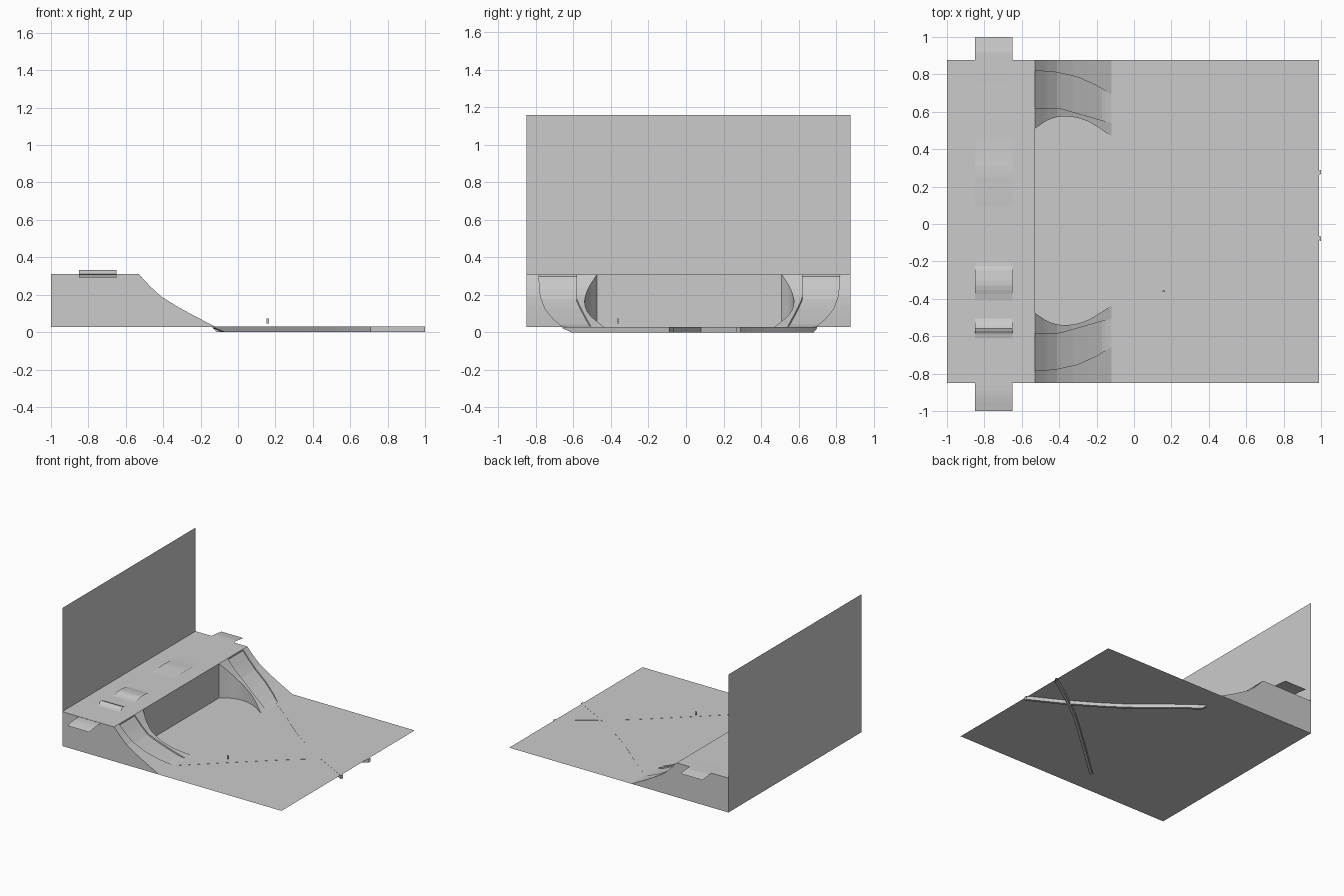
import bpy, bmesh
from mathutils import Vector

if "Cube" in bpy.data.objects:
    bpy.data.objects.remove(bpy.data.objects["Cube"])

FLOOR, DECK = 0.028, 0.31
Y0, Y1 = -0.85, 0.878
XR, XE = -0.53, -0.12          # ramp top and ramp foot


def make(name, verts, faces):
    me = bpy.data.meshes.new(name)
    me.from_pydata(verts, [], faces)
    bm = bmesh.new()
    bm.from_mesh(me)
    bmesh.ops.recalc_face_normals(bm, faces=bm.faces)
    bm.to_mesh(me)
    bm.free()
    ob = bpy.data.objects.new(name, me)
    bpy.context.collection.objects.link(ob)
    return ob


def loft(name, rows):
    n = len(rows[0])
    faces = [(i * n + j, i * n + j + 1, (i + 1) * n + j + 1, (i + 1) * n + j)
             for i in range(len(rows) - 1) for j in range(n - 1)]
    return make(name, [v for r in rows for v in r], faces)


def box(name, lo, hi):
    v = [(x, y, z) for x in (lo[0], hi[0]) for y in (lo[1], hi[1]) for z in (lo[2], hi[2])]
    f = [(0, 1, 3, 2), (4, 6, 7, 5), (0, 4, 5, 1), (2, 3, 7, 6), (0, 2, 6, 4), (1, 5, 7, 3)]
    return make(name, v, f)


def lerp(table, x):
    for (a, fa), (b, fb) in zip(table, table[1:]):
        if x <= b:
            return fa + (fb - fa) * (x - a) / (b - a)
    return table[-1][1]


def smooth_path(pts, sub=6):
    # Catmull-Rom samples through the control points
    p = [Vector(q) for q in pts]
    p = [2 * p[0] - p[1]] + p + [2 * p[-1] - p[-2]]
    out = []
    for i in range(1, len(p) - 2):
        for k in range(sub):
            t = k / sub
            a, b, c, d = p[i - 1:i + 3]
            out.append(0.5 * (2 * b + (c - a) * t + (2 * a - 5 * b + 4 * c - d) * t * t
                              + (3 * b - a - 3 * c + d) * t ** 3))
    return out + [p[-2]]


# floor sheet and tall back board
loft("floor", [[(-1, Y0, FLOOR), (-1, Y1, FLOOR)], [(0.99, Y0, FLOOR), (0.99, Y1, FLOOR)]])
loft("back_board", [[(-1, Y0, FLOOR), (-1, Y1, FLOOR)], [(-1, Y0, 1.16), (-1, Y1, 1.16)]])

# raised deck
box("deck", (-1, Y0, FLOOR), (XR, Y1, DECK))

# two curved ramps with a shallow banked lane sunk into each
height = [(-0.53, 0.31), (-0.47, 0.245), (-0.41, 0.19), (-0.33, 0.14), (-0.24, 0.09), (-0.12, FLOOR)]
edge = [tuple(p) for p in smooth_path([(-0.53, 0.51), (-0.45, 0.56), (-0.36, 0.575), (-0.25, 0.55), (-0.12, 0.47)])]
lane_out = [(-0.53, 0.82), (-0.42, 0.812), (-0.3, 0.785), (-0.2, 0.74), (-0.12, 0.69)]
lane_in = [(-0.53, 0.62), (-0.4, 0.62), (-0.12, 0.54)]


def ramp(name, side, outer, shift):
    rows = []
    for i in range(25):
        x = XR + (XE - XR) * i / 24
        z = lerp(height, x)
        sink = min(0.012, (z - FLOOR) * 0.5)
        o, a, e = (side * (lerp(t, x) - shift) for t in (lane_out, lane_in, edge))
        rows.append([(x, outer, FLOOR), (x, outer, z), (x, o, z), (x, o, z - sink),
                     (x, a, z - sink), (x, a, z), (x, e, z), (x, e, FLOOR)])
    loft(name, rows)


ramp("rear_ramp", 1, Y1, 0)
ramp("front_ramp", -1, Y0, 0.035)


# narrow crossing channels let into the floor
def channel(name, pts, w=0.011):
    path = smooth_path(pts)
    rows = []
    for i, p in enumerate(path):
        d = (path[min(i + 1, len(path) - 1)] - path[max(i - 1, 0)]).normalized()
        s = Vector((-d.y, d.x)) * w
        if i == len(path) - 1:
            s = Vector((0, w))
        base = FLOOR - 0.006 if i == 0 else 0.0
        a, b = p + s, p - s
        rows.append([(a.x, a.y, FLOOR + 0.001), (a.x, a.y, base), (b.x, b.y, base),
                     (b.x, b.y, FLOOR + 0.001), (a.x, a.y, FLOOR + 0.001)])
    loft(name, rows)


channel("floor_channel_a", [(-0.13, 0.69), (0.03, 0.57), (0.35, 0.31), (0.67, 0.10), (1, -0.08)])
channel("floor_channel_b", [(-0.13, -0.65), (0.19, -0.36), (0.54, -0.05), (0.78, 0.13), (1, 0.28)])

# undulating strip running across the deck and past both ends
wave = [(-1, 0.292), (-0.93, 0.304), (-0.86, 0.308), (-0.62, 0.308), (-0.56, 0.331), (-0.5, 0.308),
        (-0.4, 0.311), (-0.33, 0.327), (-0.25, 0.32), (-0.2, 0.309), (0, 0.306), (0.17, 0.314),
        (0.28, 0.318), (0.38, 0.312), (0.6, 0.308), (0.88, 0.312), (0.94, 0.308), (1, 0.3)]
loft("deck_strip", [[(-0.85, y, z), (-0.65, y, z)] for y, z in smooth_path(wave, 3)])

# small floating marker
box("marker", (0.153, -0.364, 0.047), (0.167, -0.356, 0.073))
